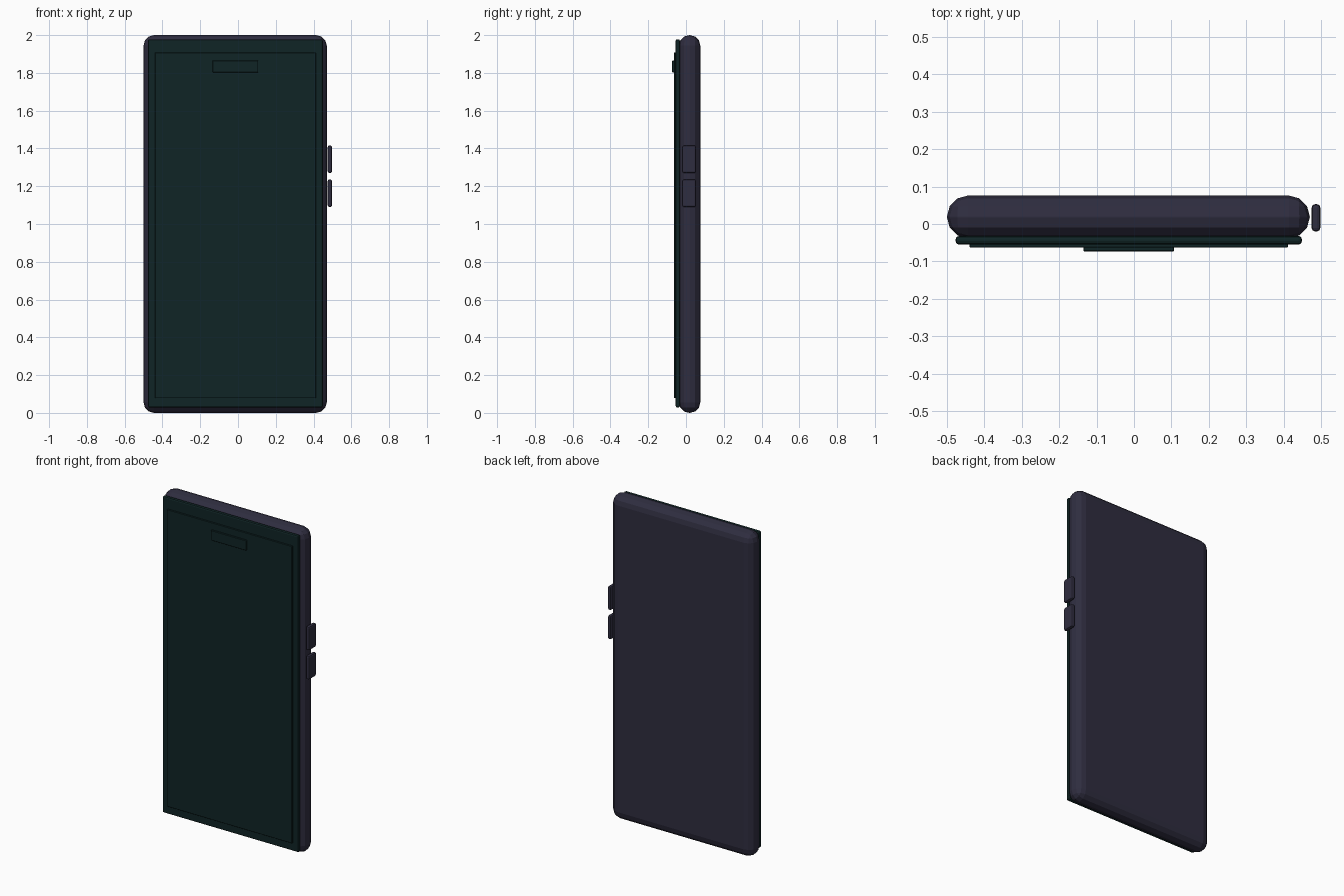
import bpy
import bmesh
from mathutils import Vector

cube = bpy.data.objects.get("Cube")
if cube:
    bpy.data.objects.remove(cube, do_unlink=True)


def make_material(name, rgb):
    mat = bpy.data.materials.new(name)
    mat.use_nodes = True
    color = (*rgb, 1.0)
    mat.diffuse_color = color
    mat.node_tree.nodes["Principled BSDF"].inputs["Base Color"].default_value = color
    return mat


def box(name, low, high, mat, bevel, segments):
    """Bevelled box spanning two opposite corners."""
    low, high = Vector(low), Vector(high)
    size = high - low
    bm = bmesh.new()
    bmesh.ops.create_cube(bm, size=1)
    bmesh.ops.scale(bm, vec=size, verts=bm.verts)
    bmesh.ops.bevel(bm, geom=bm.edges[:], offset=bevel, segments=segments,
                    profile=0.5, affect='EDGES')
    mesh = bpy.data.meshes.new(name)
    bm.to_mesh(mesh)
    bm.free()
    mesh.materials.append(mat)
    obj = bpy.data.objects.new(name, mesh)
    obj.location = (low + high) / 2
    bpy.context.collection.objects.link(obj)
    return obj


shell = make_material("dark violet grey", (0.028, 0.026, 0.050))
glass = make_material("dark teal", (0.005, 0.018, 0.019))

# Rounded case
box("body", (-0.5, -0.038, 0.0), (0.47, 0.076, 2.0), shell, 0.056, 3)

# Stacked front plates
box("front_panel", (-0.477, -0.055, 0.028), (0.449, -0.032, 1.978), glass, 0.009, 2)
box("screen", (-0.44, -0.063, 0.078), (0.412, -0.045, 1.908), glass, 0.002, 1)
box("earpiece", (-0.135, -0.073, 1.803), (0.107, -0.055, 1.865), glass, 0.002, 1)

# Side buttons
for name, bottom in (("lower_button", 1.09), ("upper_button", 1.27)):
    box(name, (0.475, -0.02, bottom), (0.498, 0.053, bottom + 0.146), shell, 0.009, 2)
